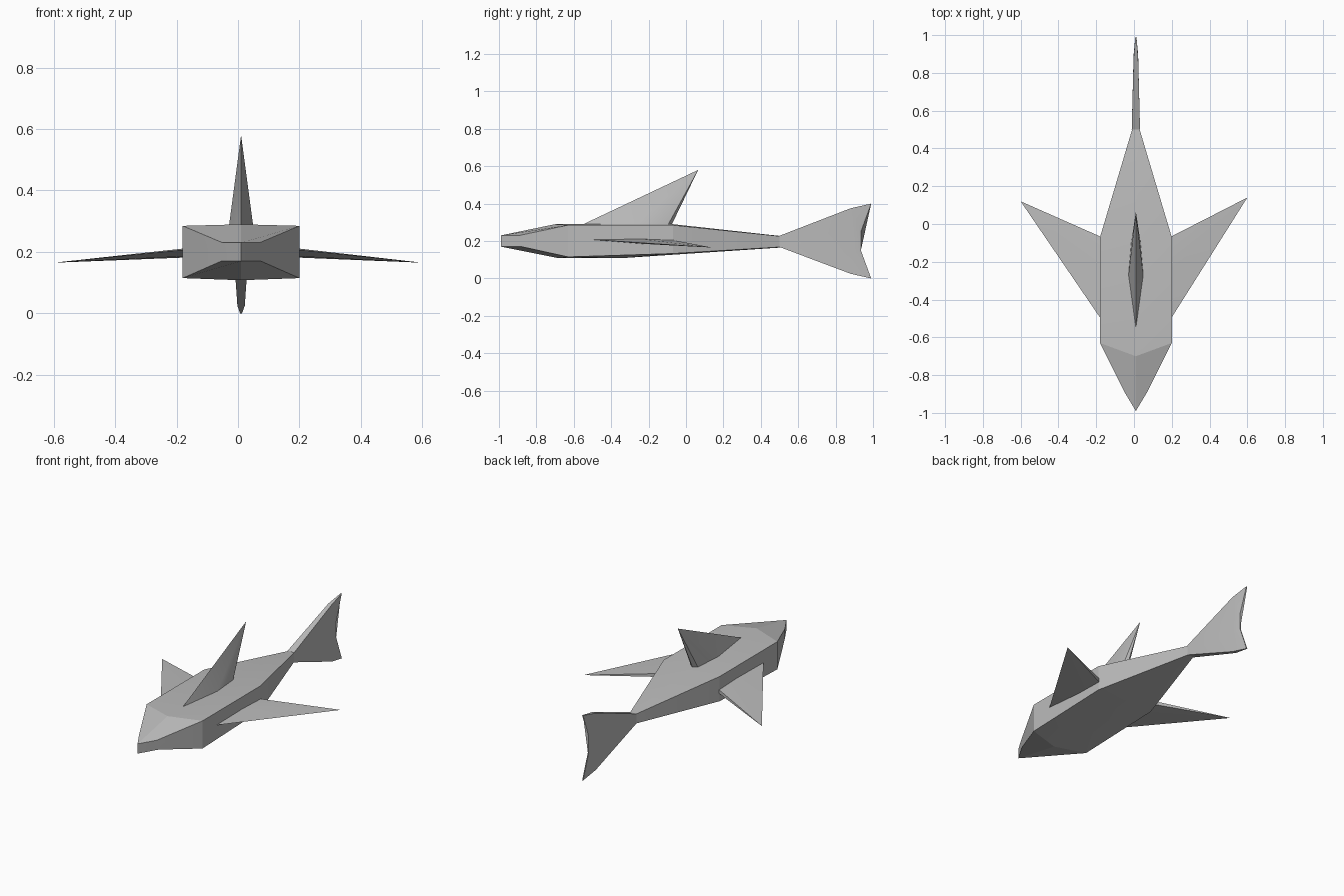
import bpy, bmesh, math
from mathutils import Vector

cube = bpy.data.objects.get("Cube")
if cube:
    bpy.data.objects.remove(cube, do_unlink=True)

CX = 0.01  # centre line of the body
grey = bpy.data.materials.new("grey skin")
grey.use_nodes = True
colour = (0.5, 0.5, 0.5, 1)
grey.diffuse_color = colour
grey.node_tree.nodes["Principled BSDF"].inputs["Base Color"].default_value = colour


def finish(bm, name, smooth_angle):
    """Weld, orient and link the mesh as a named object."""
    bmesh.ops.remove_doubles(bm, verts=bm.verts, dist=1e-5)
    bmesh.ops.recalc_face_normals(bm, faces=bm.faces)
    mesh = bpy.data.meshes.new(name)
    bm.to_mesh(mesh)
    bm.free()
    obj = bpy.data.objects.new(name, mesh)
    mesh.materials.append(grey)
    bpy.context.collection.objects.link(obj)
    bpy.ops.object.select_all(action='DESELECT')
    obj.select_set(True)
    bpy.context.view_layer.objects.active = obj
    if smooth_angle:
        bpy.ops.object.shade_smooth_by_angle(angle=math.radians(smooth_angle))
    return obj


def loft(bm, rings, cap=True):
    """Join closed rings of equal length, capping both ends."""
    rows = [[bm.verts.new(p) for p in ring] for ring in rings]
    n = len(rows[0])
    for a, b in zip(rows, rows[1:]):
        for i in range(n):
            j = (i + 1) % n
            bm.faces.new((a[i], a[j], b[j], b[i]))
    if cap:
        bm.faces.new(rows[0])
        bm.faces.new(rows[-1])


def spike(name, root, tip):
    """Fin that runs from a root section to a point."""
    bm = bmesh.new()
    base = [bm.verts.new(p) for p in root]
    end = bm.verts.new(tip)
    for i, v in enumerate(base):
        bm.faces.new((v, base[(i + 1) % len(base)], end))
    bm.faces.new(base)
    return finish(bm, name, 50)


# Body: each station is (y centre, y side, half width, z centre, z side)
top = [(-0.99, -0.89, 0.06, 0.23, 0.23), (-0.70, -0.63, 0.19, 0.29, 0.285),
       (-0.07, -0.07, 0.19, 0.29, 0.285), (0.55, 0.50, 0.02, 0.222, 0.226)]
bottom = [(-0.99, -0.88, 0.065, 0.17, 0.17), (-0.68, -0.63, 0.19, 0.108, 0.115),
          (-0.35, -0.07, 0.19, 0.108, 0.133), (0.55, 0.50, 0.02, 0.168, 0.168)]
rings = []
for t, b in zip(top, bottom):
    rings.append([(CX, t[0], t[3]), (CX + t[2], t[1], t[4]), (CX + b[2], b[1], b[4]),
                  (CX, b[0], b[3]), (CX - b[2], b[1], b[4]), (CX - t[2], t[1], t[4])])
bm = bmesh.new()
loft(bm, rings, cap=False)
# Nose and rear close along the centre line
bm.verts.ensure_lookup_table()
for start in (0, len(bm.verts) - 6):
    v = bm.verts[start:start + 6]
    bm.faces.new((v[0], v[1], v[2], v[3]))
    bm.faces.new((v[0], v[3], v[4], v[5]))
finish(bm, "body", 15)

# Dorsal fin
spike("dorsal_fin",
      [(CX, -0.57, 0.28), (CX + 0.04, -0.28, 0.28), (CX + 0.025, -0.10, 0.28),
       (CX, -0.08, 0.28), (CX - 0.025, -0.10, 0.28), (CX - 0.04, -0.28, 0.28)],
      (CX, 0.065, 0.58))

# Side fins
for side, name in ((1, "left_side_fin"), (-1, "right_side_fin")):
    x = CX + side * 0.18
    spike(name, [(x, -0.51, 0.208), (x, -0.25, 0.212), (x, -0.07, 0.205),
                 (x, -0.07, 0.182), (x, -0.25, 0.186)],
          (side * 0.60, 0.13 + side * 0.01, 0.165))

# Tail fin: columns of (half thickness, [(y, z) from top to bottom])
columns = [(0.022, [(0.50, 0.228), (0.50, 0.208), (0.50, 0.188), (0.50, 0.168)]),
           (0.012, [(0.88, 0.375), (0.895, 0.26), (0.895, 0.14), (0.88, 0.025)]),
           (0.003, [(0.99, 0.40), (0.935, 0.25), (0.935, 0.15), (0.99, 0.0)])]
bm = bmesh.new()
loft(bm, [[(CX + h, y, z) for y, z in pts] + [(CX - h, y, z) for y, z in reversed(pts)]
          for h, pts in columns])
finish(bm, "tail_fin", 40)
